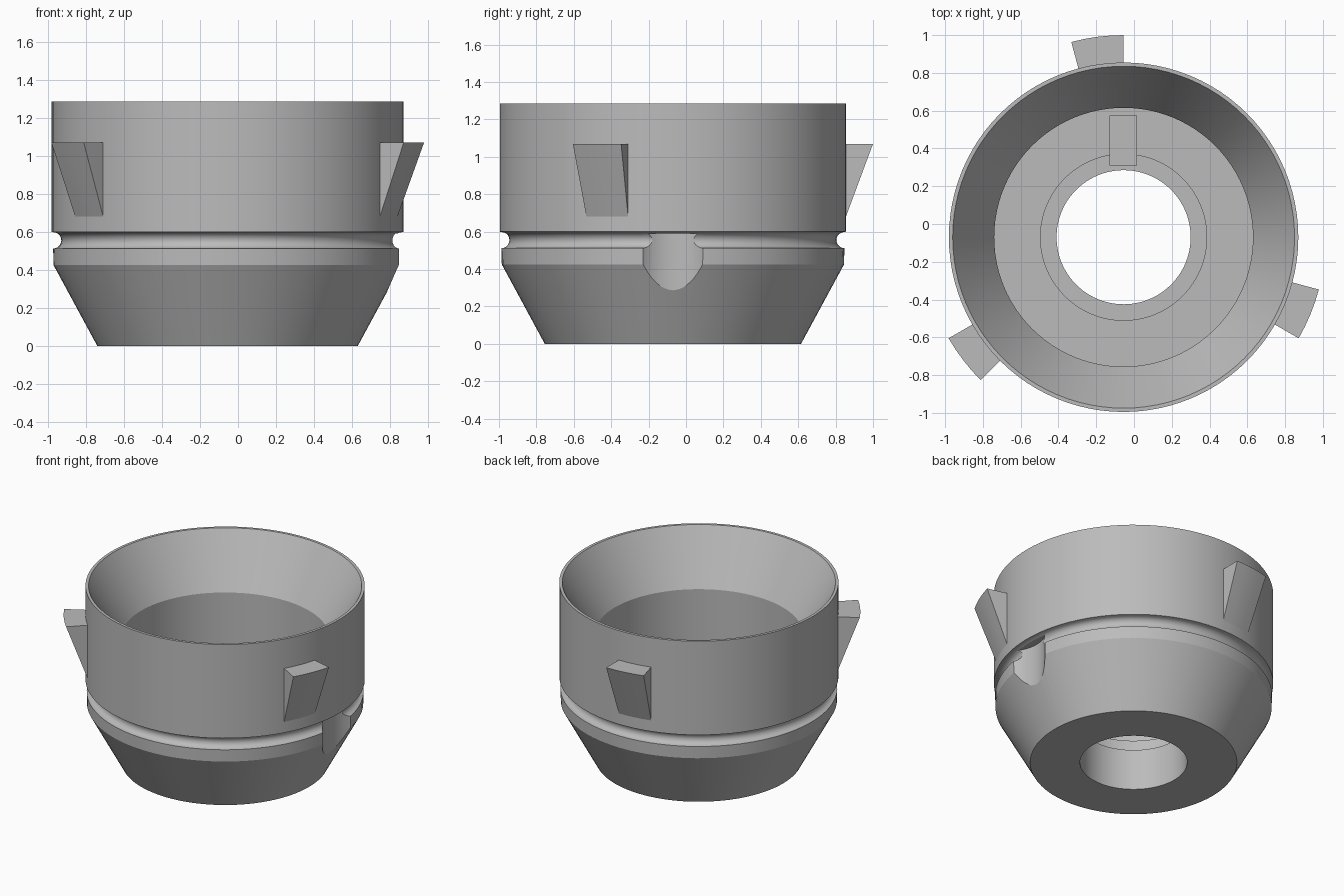
import bpy, bmesh, math
from mathutils import Vector

if "Cube" in bpy.data.objects:
    bpy.data.objects.remove(bpy.data.objects["Cube"])

AXIS = Vector((-0.055, -0.07, 0))   # the body axis is off centre because of the tabs
SEGMENTS = 96

grey = bpy.data.materials.new("plain grey")
grey.use_nodes = True
colour = (0.5, 0.5, 0.5, 1)
grey.diffuse_color = colour
grey.node_tree.nodes["Principled BSDF"].inputs["Base Color"].default_value = colour


def polar(r, angle, z):
    return AXIS + Vector((r * math.cos(angle), r * math.sin(angle), z))


def finish(bm, name):
    bmesh.ops.recalc_face_normals(bm, faces=bm.faces)
    mesh = bpy.data.meshes.new(name)
    bm.to_mesh(mesh)
    bm.free()
    mesh.materials.append(grey)
    obj = bpy.data.objects.new(name, mesh)
    bpy.context.collection.objects.link(obj)
    return obj


def smooth(obj):
    bpy.ops.object.select_all(action="DESELECT")
    obj.select_set(True)
    bpy.context.view_layer.objects.active = obj
    bpy.ops.object.shade_smooth_by_angle(angle=math.radians(25))


def sweep(name, profile, start=0, end=360, steps=SEGMENTS):
    """Turn a closed (radius, height) profile about the body axis."""
    bm = bmesh.new()
    full = end - start == 360
    count = steps if full else steps + 1
    rings = []
    for i in range(count):
        angle = math.radians(start + (end - start) * i / steps)
        rings.append([bm.verts.new(polar(r, angle, z)) for r, z in profile])
    n = len(profile)
    for i in range(steps):
        a, b = rings[i], rings[(i + 1) % count]
        for j in range(n):
            k = (j + 1) % n
            bm.faces.new((a[j], b[j], b[k], a[k]))
    if not full:
        bm.faces.new(rings[0])
        bm.faces.new(rings[-1])
    return finish(bm, name)


# Body: conical base, rounded groove, upper wall, funnel mouth, bore, stepped hole
groove = []
for i in range(11):
    t = math.pi * i / 10
    groove.append((0.917 - 0.043 * math.sin(t), 0.555 - 0.043 * math.cos(t)))
profile = [(0.355, 0), (0.685, 0), (0.915, 0.425)] + groove + [
    (0.925, 0.6), (0.925, 1.285), (0.905, 1.285), (0.685, 0.915),
    (0.685, 0.42), (0.44, 0.42), (0.44, 0.3), (0.355, 0.3)]
body = sweep("funnel_body", profile)

# Vertical round notch in the model's left side
bm = bmesh.new()
bmesh.ops.create_cone(bm, cap_ends=True, segments=64, radius1=0.24, radius2=0.24, depth=0.39)
bmesh.ops.translate(bm, verts=bm.verts, vec=AXIS + Vector((1.08, 0, 0.395)))
cutter = finish(bm, "notch_cutter")
cutter.hide_render = True
cut = body.modifiers.new("notch", "BOOLEAN")
cut.operation = "DIFFERENCE"
cut.solver = "EXACT"
cut.object = cutter
bpy.context.view_layer.objects.active = body
bpy.ops.object.modifier_apply(modifier=cut.name)
bpy.data.objects.remove(cutter)
smooth(body)

# Three wedge tabs around the upper wall
for number in range(3):
    start = 90 + 120 * number
    tab = sweep(f"wedge_tab_{number + 1}",
                [(0.91, 0.68), (0.925, 0.68), (1.07, 1.07), (0.91, 1.07)],
                start, start + 15, 4)
    smooth(tab)

# Locating key on the inner floor
bm = bmesh.new()
bmesh.ops.create_cube(bm, size=1)
bmesh.ops.scale(bm, verts=bm.verts, vec=(0.145, 0.265, 0.18))
bmesh.ops.translate(bm, verts=bm.verts, vec=(-0.057, 0.443, 0.385))
finish(bm, "locating_key")
